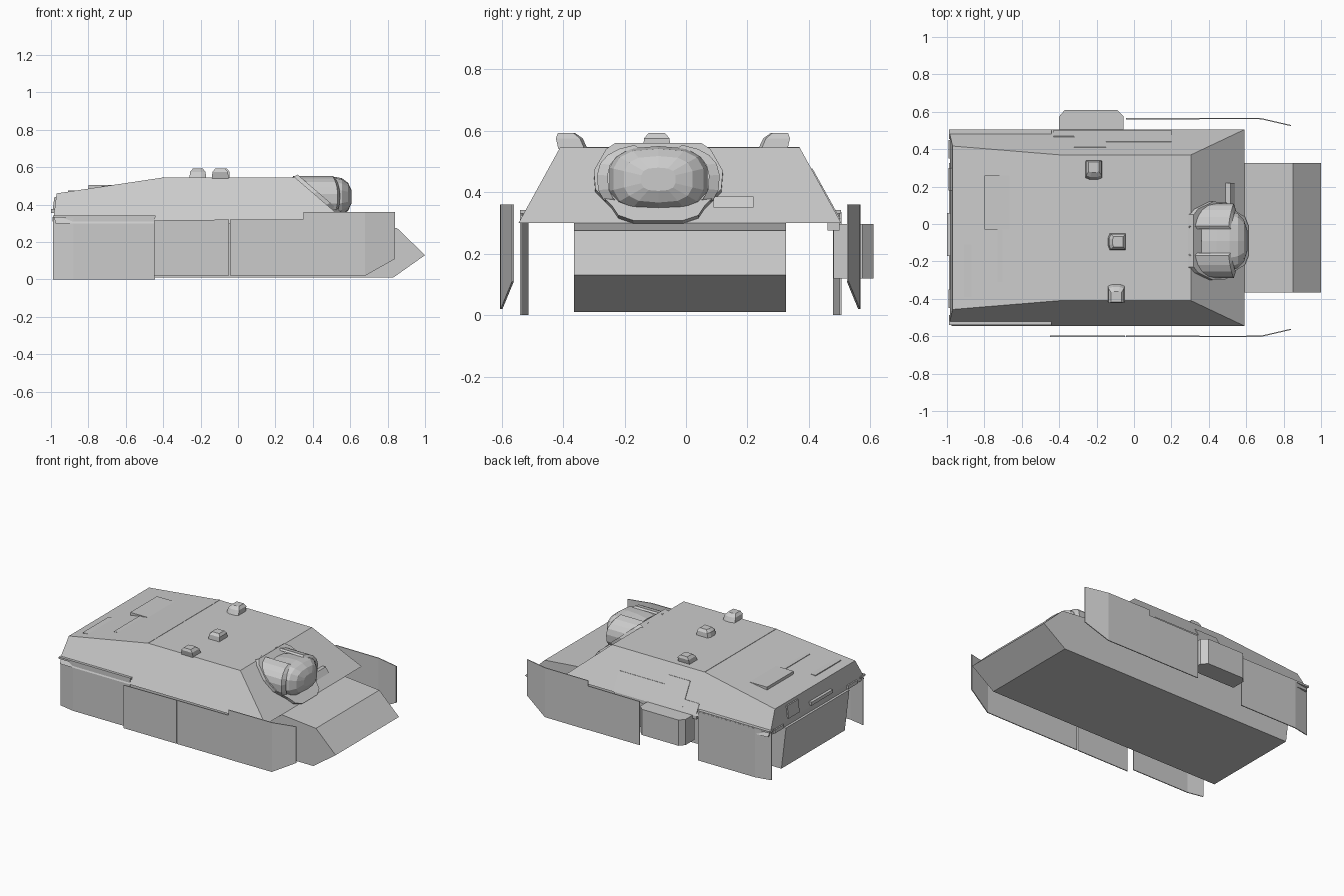
import bpy, bmesh, math
from mathutils import Vector, Matrix

if "Cube" in bpy.data.objects:
    bpy.data.objects.remove(bpy.data.objects["Cube"])


def loft(name, rings, caps=True):
    """Skin equal-length rings of points into one flat-shaded solid."""
    bm = bmesh.new()
    vs = [[bm.verts.new(p) for p in r] for r in rings]
    n = len(rings[0])
    for a, b in zip(vs, vs[1:]):
        for i in range(n):
            j = (i + 1) % n
            bm.faces.new((a[i], a[j], b[j], b[i]))
    if caps:
        bm.faces.new(vs[0][::-1])
        bm.faces.new(vs[-1])
    bmesh.ops.recalc_face_normals(bm, faces=bm.faces)
    me = bpy.data.meshes.new(name)
    bm.to_mesh(me)
    bm.free()
    ob = bpy.data.objects.new(name, me)
    bpy.context.collection.objects.link(ob)
    return ob


def side_prism(name, xz, y0, y1):
    return loft(name, [[(x, y, z) for x, z in xz] for y in (y0, y1)])


def box(name, x0, x1, y0, y1, z0, z1):
    return side_prism(name, [(x0, z0), (x1, z0), (x1, z1), (x0, z1)], y0, y1)


MID = -0.02


def half_width(z):
    return 0.39 + (0.545 - z) * 0.55


# Lower hull with wedge nose
side_prism("lower_hull", [(0.83, 0.01), (1.0, 0.13), (0.85, 0.275), (0.59, 0.299),
                          (-0.99, 0.299), (-0.955, 0.01)], -0.365, 0.325)

# Sloped casemate: side profile whose width shrinks with height
profile = [(0.59, 0.30), (0.305, 0.545), (-0.40, 0.545), (-0.97, 0.46),
           (-0.985, 0.34), (-0.975, 0.30)]
loft("casemate", [[(x, MID + s * half_width(z), z) for x, z in profile] for s in (-1, 1)])

# Rear fender ledges
for side, y in (("right", -0.54), ("left", 0.505)):
    box("rear_fender_" + side, -0.99, -0.44, y, y * 0.9, 0.33, 0.342)


# Side skirts: thin sheets following a plan line, each station has (x, y, bottom, top)
def skirt(name, stations, t=0.003):
    loft(name, [[(x, y - t, b), (x, y + t, b), (x, y + t, h), (x, y - t, h)]
                for x, y, b, h in stations])


for side, s, yo, yr in (("right", -1, 0.60, 0.537), ("left", 1, 0.563, 0.503)):
    skirt("front_skirt_" + side, [(0.35, s * (yo + 0.002), 0.02, 0.36), (0.68, s * yo, 0.02, 0.36),
                                  (0.84, s * (yo - 0.037), 0.11, 0.36)])
    skirt("middle_skirt_" + side, [(-0.042, s * yo, 0.02, 0.32), (0.35, s * yo, 0.02, 0.322)])
    skirt("rear_skirt_" + side, [(-0.99, s * (yr - 0.022), 0.0, 0.335), (-0.88, s * yr, 0.0, 0.335),
                                 (-0.445, s * yr, 0.0, 0.335)])
skirt("middle_skirt_right_rear", [(-0.45, -0.6, 0.02, 0.316), (-0.048, -0.6, 0.02, 0.32)])

# Stowage bin with chamfered outer corners where a left skirt is missing
plan = [(-0.40, 0.48), (-0.40, 0.575), (-0.37, 0.61), (-0.09, 0.61), (-0.055, 0.575), (-0.055, 0.48)]
loft("stowage_bin", [[(x, y, z) for x, y in plan] for z in (0.12, 0.297)])
box("bin_shelf", -0.43, 0.20, 0.46, 0.50, 0.275, 0.30)

# Stepped plate on the left slope
for i, (x0, x1, z1) in enumerate([(-0.43, -0.32, 0.37), (-0.32, -0.15, 0.475), (-0.15, 0.20, 0.42)]):
    yl = [MID + half_width(z) for z in (0.31, z1)]
    loft("slope_plate_%d" % i, [[(x, yl[0] - 0.01, 0.31), (x, yl[0] + 0.003, 0.313),
                                 (x, yl[1] + 0.003, z1 + 0.002), (x, yl[1] - 0.01, z1)]
                                for x in (x0, x1)])

# Engine deck covers: flat-topped wedges rising from the sloping deck
for name, x, y0, y1, h in (("engine_hatch", -0.80, -0.03, 0.26, 0.02),
                           ("deck_vent_rear", -0.91, -0.39, -0.11, 0.006),
                           ("deck_vent_front", -0.73, -0.31, -0.03, 0.004)):
    z = 0.46 + (x + 0.97) * 0.149
    side_prism(name, [(x, z - 0.01), (x, z + h), (x + h / 0.149, z + h), (x + h / 0.149, z - 0.01)], y0, y1)

# Deck seam
box("roof_seam", -0.403, -0.397, MID - 0.39, MID + 0.39, 0.535, 0.547)

# Rear fittings
box("tow_bar", -1.0, -0.97, -0.17, 0.06, 0.355, 0.378)
side_prism("rear_hatch", [(-0.993, 0.355), (-0.982, 0.44), (-0.96, 0.44), (-0.96, 0.355)], 0.18, 0.30)
for y in (-0.40, 0.40):
    box("tail_bracket", -0.993, -0.96, y - 0.05, y + 0.05, 0.31, 0.335)


# Roof periscopes: tapered hoods, the outer ones lean outwards
def periscope(name, x, y, turn, lean):
    base = [(-0.045, -0.045), (0.045, -0.045), (0.045, 0.04), (0.02, 0.05), (-0.02, 0.05), (-0.045, 0.04)]
    m = Matrix.Translation((x, y, 0)) @ Matrix.Rotation(turn, 4, 'Z')
    rings = [[m @ Vector((a * k, b * k + d, z)) for a, b in base]
             for k, z, d in ((1, 0.54, 0), (0.92, 0.575, -lean * 0.6), (0.6, 0.592, -lean))]
    loft(name, rings)


periscope("periscope_left", -0.215, 0.285, math.pi, 0.02)
periscope("periscope_middle", -0.09, -0.095, math.pi / 2, 0.005)
periscope("periscope_right", -0.095, -0.37, 0, 0.02)

# Driver's visor on the glacis
side_prism("driver_visor", [(0.49, 0.386), (0.515, 0.386), (0.54, 0.35), (0.52, 0.35)], 0.09, 0.22)

# Gun mount flange lying on the glacis
GY = -0.09
half = [(0.08, 0.298), (0.13, 0.315), (0.15, 0.345), (0.205, 0.40), (0.21, 0.46), (0.17, 0.53), (0.14, 0.55)]
outline = [(GY + y, z) for y, z in half] + [(GY - y, z) for y, z in half[::-1]]
loft("mount_flange", [[(0.59 - (z - 0.30) * 1.163 + d, y, z + d * 0.5) for y, z in outline]
                      for d in (-0.02, 0.02)])


# Boxy rounded gun mantlet
def rounded(t, p=0.7):
    c, s = math.cos(t), math.sin(t)
    return math.copysign(abs(c) ** p, c), math.copysign(abs(s) ** p, s)


def mantlet_ring(x, k, n=14):
    pts = [rounded(2 * math.pi * (i + 0.5) / n) for i in range(n)]
    return [(x, GY + a * 0.162 * k, 0.442 + b * 0.108 * k) for a, b in pts]


loft("gun_mantlet", [mantlet_ring(x, k) for x, k in
                     ((0.36, 0.85), (0.44, 0.97), (0.51, 1.0), (0.555, 0.92), (0.588, 0.7), (0.606, 0.35))])

# Curved cheek guards on both sides of the mantlet
for side, s in (("left", 1), ("right", -1)):
    rings = []
    for i in range(8):
        t = math.radians(72 - i * 17)
        c, d = rounded(t, 0.8)
        front = 0.545 - 0.03 * math.sin(t) ** 2
        inner = (GY + s * 0.165 * c, 0.442 + 0.107 * d)
        outer = (GY + s * 0.20 * c, 0.442 + 0.116 * d)
        back = 0.58 - (inner[1] - 0.30) * 1.163
        back = min(back, front - 0.02)
        rings.append([(back, *inner), (front, *inner), (front - 0.012, *outer), (back, *outer)])
    loft("cheek_guard_" + side, rings)
